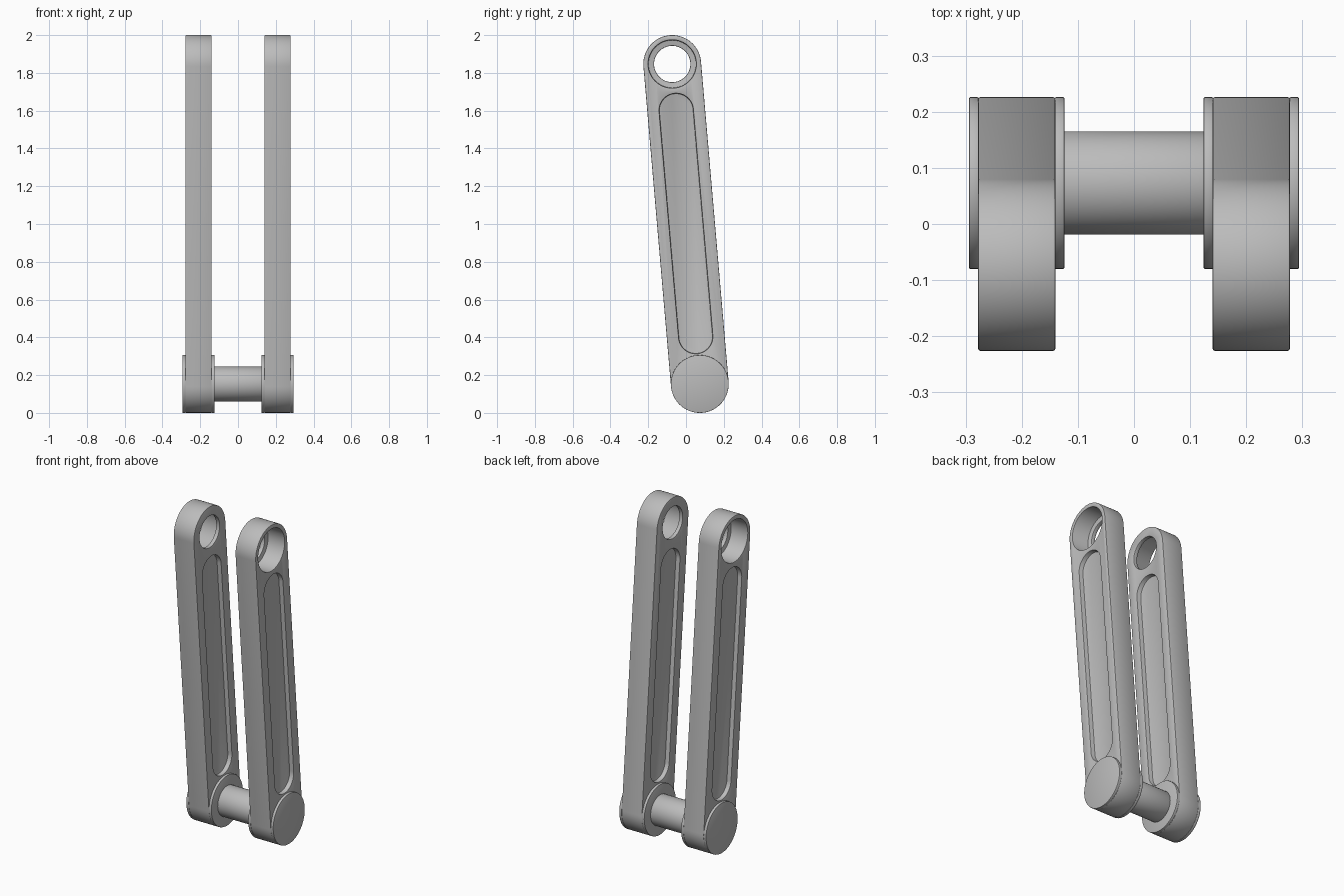
import bpy, bmesh, math

if "Cube" in bpy.data.objects:
    bpy.data.objects.remove(bpy.data.objects["Cube"])

steel = bpy.data.materials.new("grey metal")
steel.diffuse_color = (0.5, 0.5, 0.5, 1)
steel.use_nodes = True
steel.node_tree.nodes["Principled BSDF"].inputs["Base Color"].default_value = steel.diffuse_color

BOT = (0.073, 0.153)    # lower pivot (y, z)
TOP = (-0.073, 1.847)   # upper pivot (y, z)
R = 0.153


def along(t):
    return tuple(b + (a - b) * t for a, b in zip(TOP, BOT))


def prism(name, a, b, r, x0, x1, n=32):
    """Stadium (or circle when a == b) in the YZ plane, extruded along x."""
    ang = math.atan2(b[1] - a[1], b[0] - a[0])
    pts = []
    if a == b:
        pts = [(a[0] + r * math.cos(math.tau * i / (2 * n)),
                a[1] + r * math.sin(math.tau * i / (2 * n))) for i in range(2 * n)]
    else:
        for c, start in ((b, ang - math.pi / 2), (a, ang + math.pi / 2)):
            for i in range(n + 1):
                t = start + math.pi * i / n
                pts.append((c[0] + r * math.cos(t), c[1] + r * math.sin(t)))
    bm = bmesh.new()
    face = bm.faces.new([bm.verts.new((x0, y, z)) for y, z in pts])
    ext = bmesh.ops.extrude_face_region(bm, geom=[face])
    verts = [v for v in ext["geom"] if isinstance(v, bmesh.types.BMVert)]
    bmesh.ops.translate(bm, verts=verts, vec=(x1 - x0, 0, 0))
    bmesh.ops.recalc_face_normals(bm, faces=bm.faces)
    me = bpy.data.meshes.new(name)
    bm.to_mesh(me)
    bm.free()
    me.materials.append(steel)
    ob = bpy.data.objects.new(name, me)
    bpy.context.collection.objects.link(ob)
    return ob


def select(ob):
    bpy.ops.object.select_all(action='DESELECT')
    ob.select_set(True)
    bpy.context.view_layer.objects.active = ob


def cut(ob, cutter):
    select(ob)
    m = ob.modifiers.new("cut", 'BOOLEAN')
    m.operation, m.solver, m.object = 'DIFFERENCE', 'EXACT', cutter
    bpy.ops.object.modifier_apply(modifier=m.name)
    bpy.data.objects.remove(cutter)


def finish(ob, width):
    select(ob)
    m = ob.modifiers.new("edge", 'BEVEL')
    m.width, m.segments, m.limit_method = width, 2, 'ANGLE'
    m.angle_limit = math.radians(50)
    bpy.ops.object.modifier_apply(modifier=m.name)
    bpy.ops.object.shade_smooth_by_angle(angle=math.radians(30))


for s, side in ((1, "right"), (-1, "left")):
    # arm with a stepped eye at the top and a shallow pocket on both faces
    arm = prism(side + "_arm", BOT, TOP, R, s * 0.14, s * 0.278)
    cut(arm, prism("bore_cutter", TOP, TOP, 0.096, s * 0.1, s * 0.32))
    cut(arm, prism("counterbore_cutter", TOP, TOP, 0.127, s * 0.165, s * 0.32))
    lo, hi = along(0.148), along(0.855)
    cut(arm, prism("outer_pocket_cutter", lo, hi, 0.09, s * 0.25, s * 0.32))
    cut(arm, prism("inner_pocket_cutter", lo, hi, 0.09, s * 0.1, s * 0.168))
    finish(arm, 0.004)
    # discs clamping the arm at the lower pivot
    for name, x0, x1 in (("outer_cap", 0.277, 0.294), ("inner_collar", 0.124, 0.141)):
        finish(prism(f"{side}_{name}", BOT, BOT, R, s * x0, s * x1), 0.002)

# cross pin between the arms
finish(prism("cross_pin", BOT, BOT, 0.092, -0.126, 0.126), 0.003)
